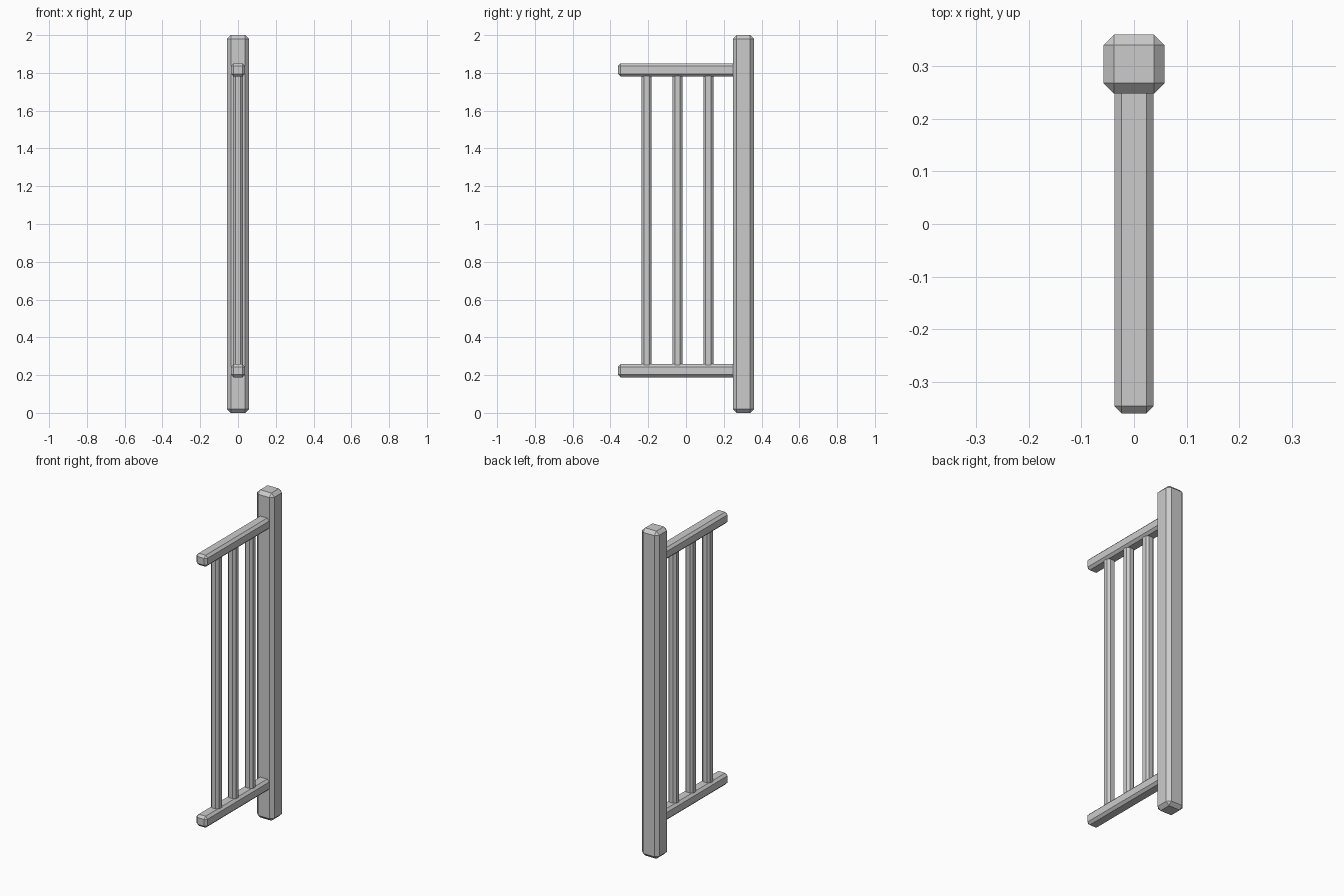
import bpy

if "Cube" in bpy.data.objects:
    bpy.data.objects.remove(bpy.data.objects["Cube"])


def beam(name, center, size, chamfer):
    """Box with all edges chamfered once, flat shaded."""
    bpy.ops.mesh.primitive_cube_add(size=1, location=center)
    ob = bpy.context.object
    ob.name = name
    ob.scale = size
    bpy.ops.object.transform_apply(location=False, rotation=False, scale=True)
    bev = ob.modifiers.new("chamfer", 'BEVEL')
    bev.width = chamfer
    bev.segments = 1
    bev.limit_method = 'NONE'
    return ob


# Upright post at the back
beam("post", (0, 0.304, 1.0), (0.116, 0.112, 2.0), 0.02)

# Horizontal rails, tucked into the post
for name, z in (("lower_rail", 0.223), ("upper_rail", 1.816)):
    beam(name, (0, -0.045, z), (0.075, 0.63, 0.07), 0.0142)

# Vertical bars between the rails
for i in range(3):
    beam(f"bar_{i + 1}", (0, -0.208 + 0.163 * i, 1.02), (0.053, 0.053, 1.61), 0.013)
